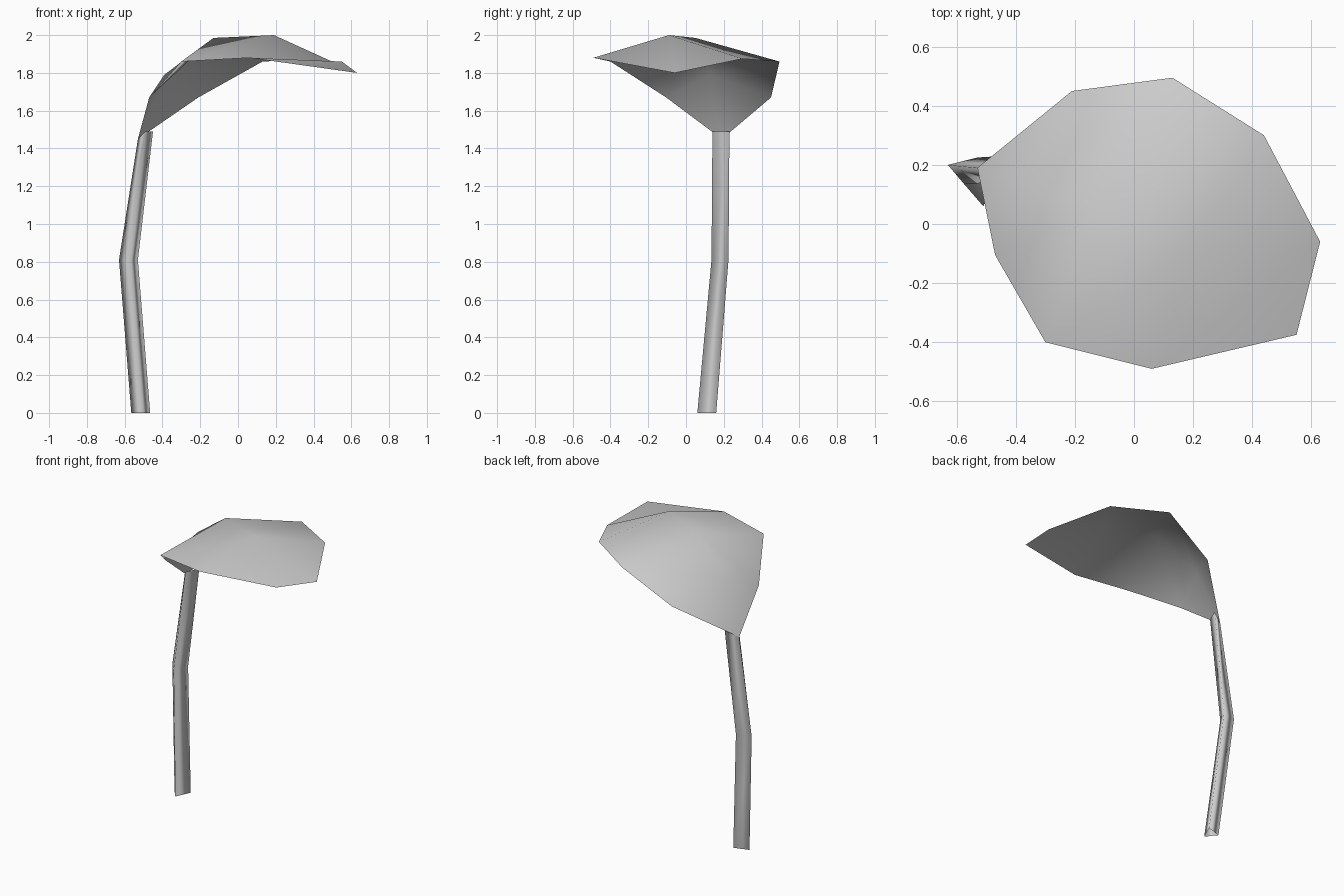
import bpy

cube = bpy.data.objects.get("Cube")
if cube:
    bpy.data.objects.remove(cube, do_unlink=True)

grey = bpy.data.materials.new("plain grey")
grey.use_nodes = True
colour = (0.6, 0.6, 0.6, 1)
grey.diffuse_color = colour
grey.node_tree.nodes["Principled BSDF"].inputs["Base Color"].default_value = colour


def add_part(name, verts, faces):
    mesh = bpy.data.meshes.new(name)
    mesh.from_pydata(verts, [], faces)
    mesh.materials.append(grey)
    mesh.shade_smooth()
    part = bpy.data.objects.new(name, mesh)
    bpy.context.collection.objects.link(part)
    return part


def strip(spine, side, flip):
    """Faces between a run of spine points and a run of rim points."""
    faces = []
    for i in range(len(side) - 1):
        ring = [spine[i], spine[i + 1], side[i + 1], side[i]]
        ring = list(dict.fromkeys(ring))
        faces.append(ring[::-1] if flip else ring)
    return faces


# Leaf blade: arched midrib with a drooping rim on each side
midrib = [(-0.53, 0.19, 1.45), (-0.39, 0.13, 1.79), (-0.13, 0.05, 1.985),
          (0.19, -0.09, 2.0), (0.63, -0.06, 1.80)]
back_rim = [(-0.21, 0.45, 1.67), (0.13, 0.495, 1.86), (0.44, 0.30, 1.875)]
front_rim = [(-0.47, -0.105, 1.67), (-0.30, -0.40, 1.86),
             (0.06, -0.49, 1.88), (0.55, -0.375, 1.86)]
blade = midrib + back_rim + front_rim
rib = list(range(5))
back = [0, 5, 6, 7, 4]
front = [0, 8, 9, 10, 11]
faces = strip(rib, back, False) + strip(rib, front, True)
add_part("leaf_blade", blade, faces)

# Stem: bent three-sided tube, open at both ends
rings = [
    [(-0.565, 0.13, 0), (-0.51, 0.06, 0), (-0.465, 0.16, 0)],
    [(-0.63, 0.20, 0.81), (-0.575, 0.135, 0.81), (-0.53, 0.225, 0.81)],
    [(-0.53, 0.19, 1.45), (-0.49, 0.14, 1.49), (-0.45, 0.23, 1.49)],
]
tube = [p for ring in rings for p in ring]
walls = []
for r in range(len(rings) - 1):
    for k in range(3):
        a, b = 3 * r + k, 3 * r + (k + 1) % 3
        walls.append((a, b, b + 3, a + 3))
add_part("stem", tube, walls)
